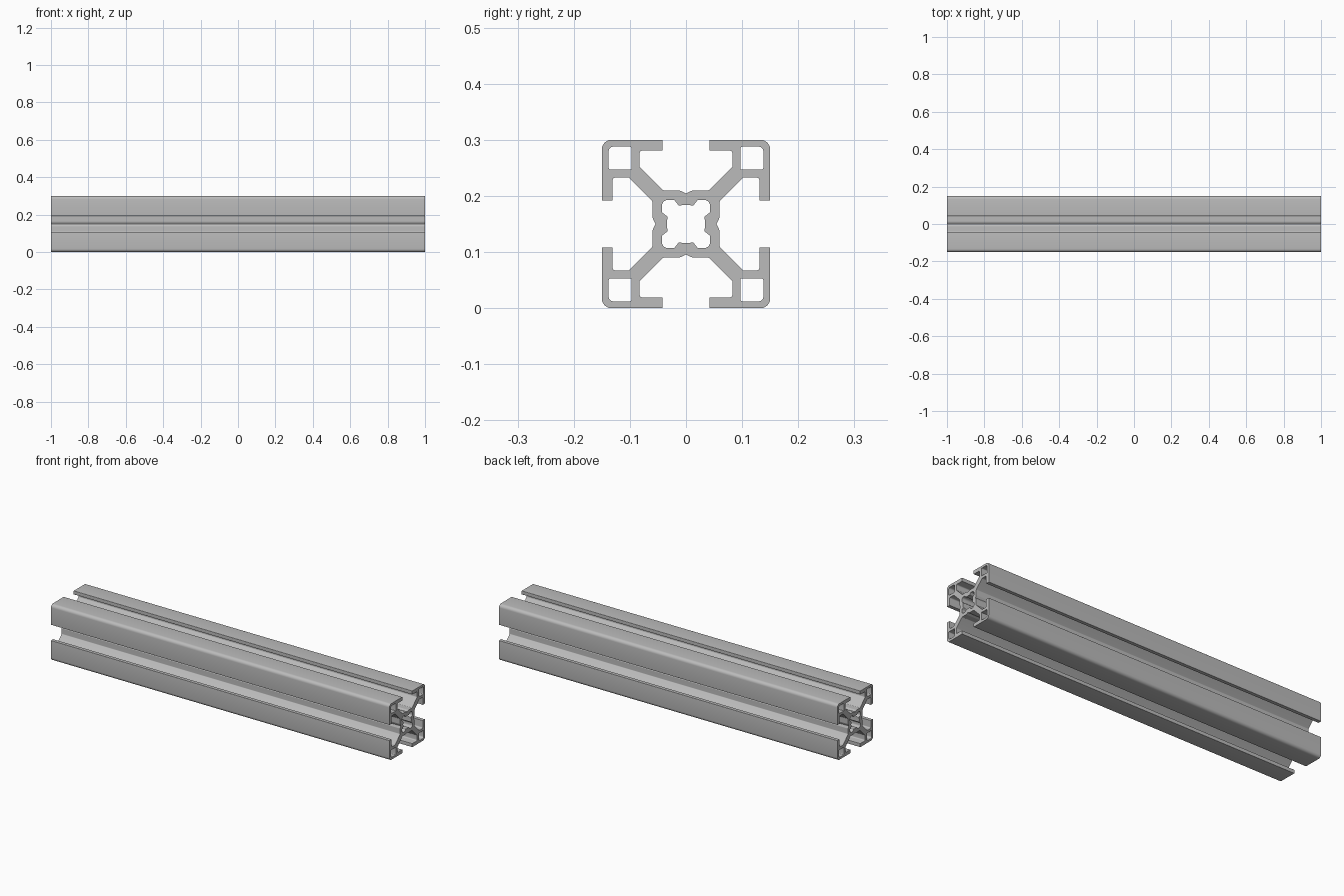
import bpy, bmesh, math
from mathutils import Vector

cube = bpy.data.objects.get("Cube")
if cube:
    bpy.data.objects.remove(cube, do_unlink=True)

LENGTH, HALF = 2.0, 0.15

metal = bpy.data.materials.new("aluminium_grey")
metal.use_nodes = True
grey = (0.5, 0.5, 0.5, 1)
metal.diffuse_color = grey
metal.node_tree.nodes["Principled BSDF"].inputs["Base Color"].default_value = grey


def four_way(octant):
    """Mirror an octant over its diagonal, then turn it through four quarters."""
    quarter = octant + [(b, a, r) for a, b, r in reversed(octant[1:-1])]
    loop = []
    for _ in range(4):
        loop += quarter
        quarter = [(b, -a, r) for a, b, r in quarter]
    return loop


def fillet(loop, steps=6):
    """Round each corner (y, z, radius) of a closed outline with a true arc."""
    out = []
    for i, (a, b, r) in enumerate(loop):
        p = Vector((a, b))
        if r == 0:
            out.append(p)
            continue
        u = (Vector(loop[i - 1][:2]) - p).normalized()
        v = (Vector(loop[(i + 1) % len(loop)][:2]) - p).normalized()
        half = u.angle(v) / 2
        centre = p + (u + v).normalized() * r / math.sin(half)
        start = p + u * r / math.tan(half) - centre
        end = p + v * r / math.tan(half) - centre
        sweep = math.pi - 2 * half
        for k in range(steps + 1):
            t = k / steps
            arc = start * math.sin((1 - t) * sweep) + end * math.sin(t * sweep)
            out.append(centre + arc / math.sin(sweep))
    return out


# Outer outline: core groove, diagonal web, slot cavity, lip, rounded corner
outer = four_way([
    (0, 0.0545, 0), (0.012, 0.06, 0.004), (0.041, 0.06, 0.004),
    (0.083, 0.102, 0.006), (0.083, 0.131, 0.006), (0.042, 0.131, 0.001),
    (0.042, HALF, 0.001), (HALF, HALF, 0.017),
])

# Central bore with a round lobe towards each corner
bore = four_way([
    (0, 0.034, 0), (0.013, 0.033, 0.003), (0.021, 0.043, 0.004),
    (0.043, 0.043, 0.011),
])
outlines = [fillet(outer), fillet(bore)]

# Square hollow in each corner
lo, hi = 0.097, 0.138
for sy in (-1, 1):
    for sz in (-1, 1):
        hollow = [(lo, lo, 0.001), (hi, lo, 0.004), (hi, hi, 0.009), (lo, hi, 0.004)]
        outlines.append(fillet([(sy * a, sz * b, r) for a, b, r in hollow]))

# Fill the section and extrude it along x
bm = bmesh.new()
edges = []
for outline in outlines:
    verts = [bm.verts.new((-LENGTH / 2, p.x, p.y + HALF)) for p in outline]
    edges += [bm.edges.new((verts[i - 1], verts[i])) for i in range(len(verts))]
bmesh.ops.triangle_fill(bm, edges=edges, use_beauty=True, use_dissolve=False)
grown = bmesh.ops.extrude_face_region(bm, geom=bm.faces[:], use_keep_orig=True)
moved = [g for g in grown["geom"] if isinstance(g, bmesh.types.BMVert)]
bmesh.ops.translate(bm, verts=moved, vec=(LENGTH, 0, 0))
bmesh.ops.recalc_face_normals(bm, faces=bm.faces[:])

mesh = bpy.data.meshes.new("slotted_rail")
bm.to_mesh(mesh)
bm.free()
mesh.materials.append(metal)
rail = bpy.data.objects.new("slotted_rail", mesh)
bpy.context.collection.objects.link(rail)

# Smooth the fillets, keep the hard edges
bpy.ops.object.select_all(action="DESELECT")
rail.select_set(True)
bpy.context.view_layer.objects.active = rail
bpy.ops.object.shade_smooth_by_angle(angle=math.radians(30))
